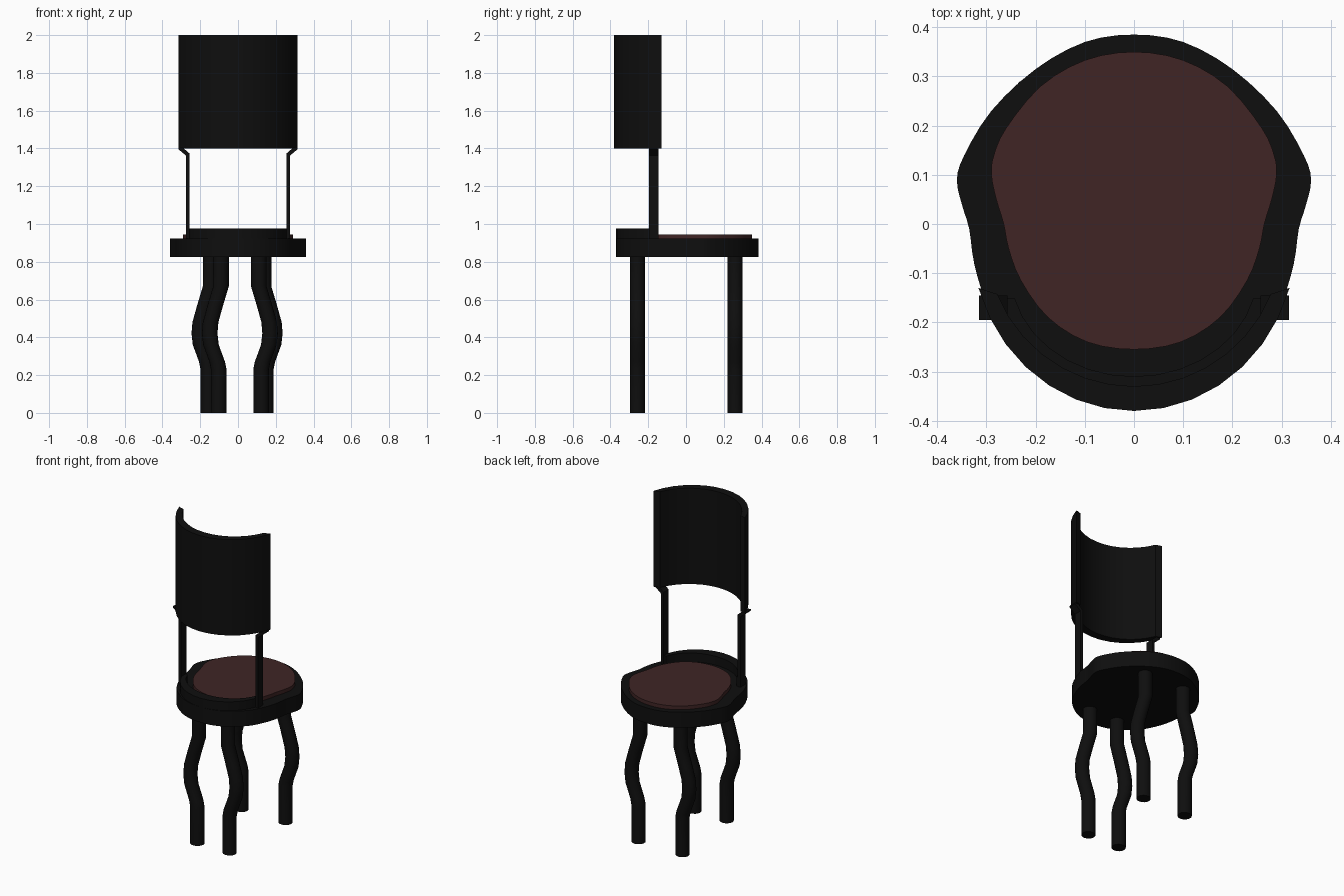
import bpy, bmesh, math
from mathutils import Vector

cube = bpy.data.objects.get("Cube")
if cube:
    bpy.data.objects.remove(cube, do_unlink=True)


def material(name, colour):
    m = bpy.data.materials.new(name)
    m.use_nodes = True
    m.diffuse_color = colour
    m.node_tree.nodes["Principled BSDF"].inputs["Base Color"].default_value = colour
    return m


BLACK = material("black lacquer", (0.0045, 0.0045, 0.0045, 1))
MAROON = material("dark maroon fabric", (0.05, 0.018, 0.018, 1))


def finish(bm, name, mat, smooth=True):
    bmesh.ops.recalc_face_normals(bm, faces=bm.faces)
    mesh = bpy.data.meshes.new(name)
    bm.to_mesh(mesh)
    bm.free()
    mesh.materials.append(mat)
    obj = bpy.data.objects.new(name, mesh)
    bpy.context.collection.objects.link(obj)
    if smooth:
        bpy.ops.object.select_all(action='DESELECT')
        obj.select_set(True)
        bpy.context.view_layer.objects.active = obj
        bpy.ops.object.shade_smooth_by_angle(angle=math.radians(35))
    return obj


def prism(name, points, offset, mat, smooth=True):
    """Extrude a closed outline of 3D points along offset."""
    bm = bmesh.new()
    face = bm.faces.new([bm.verts.new(p) for p in points])
    new = bmesh.ops.extrude_face_region(bm, geom=[face], use_keep_orig=True)["geom"]
    bmesh.ops.translate(bm, vec=offset,
                        verts=[v for v in new if isinstance(v, bmesh.types.BMVert)])
    return finish(bm, name, mat, smooth)


def smooth_outline(half, z, steps=3):
    """Mirror a half outline in x and round it with a spline."""
    pts = [Vector((x, y, z)) for x, y in half]
    pts += [Vector((-p.x, p.y, z)) for p in pts[-2:0:-1]]
    n, out = len(pts), []
    for i in range(n):
        a, b, c, d = (pts[(i + k) % n] for k in (-1, 0, 1, 2))
        for s in range(steps):
            t = s / steps
            out.append(0.5 * (2 * b + (c - a) * t + (2 * a - 5 * b + 4 * c - d) * t ** 2
                              + (3 * b - 3 * c + d - a) * t ** 3))
    return out


def arc(cy, a, b, start, z, segments=14):
    span = [math.radians(start + (180 - 2 * start) * i / segments)
            for i in range(segments + 1)]
    return [Vector((a * math.cos(t), cy - b * math.sin(t), z)) for t in span]


def curved_band(name, outer, inner, z0, z1):
    """Upright crescent between two elliptical arcs."""
    bm = bmesh.new()
    rows = [[bm.verts.new(p) for p in arc(*spec, z)]
            for spec, z in ((outer, z0), (outer, z1), (inner, z1), (inner, z0))]
    for k in range(4):
        r, s = rows[k], rows[(k + 1) % 4]
        for i in range(len(r) - 1):
            bm.faces.new((r[i], r[i + 1], s[i + 1], s[i]))
    for end in (0, -1):
        bm.faces.new([r[end] for r in rows])
    return finish(bm, name, BLACK)


# Seat and cushion
seat_half = [(0, .385), (.1, .37), (.2, .315), (.29, .23), (.345, .14), (.36, .09),
             (.35, .04), (.335, -.01), (.325, -.08), (.3, -.16), (.25, -.25),
             (.17, -.32), (.09, -.358), (0, -.37)]
cushion_half = [(0, .35), (.1, .333), (.19, .28), (.26, .195), (.285, .14), (.29, .1),
                (.28, .05), (.265, 0), (.255, -.05), (.23, -.115), (.175, -.19),
                (.095, -.24), (0, -.255)]
prism("seat", smooth_outline(seat_half, .825), (0, 0, .097), BLACK)
prism("seat_cushion", smooth_outline(cushion_half, .915), (0, 0, .03), MAROON)

# Low rim behind the cushion and the tall curved backrest
curved_band("seat_rim", (-.1, .273, .27, 11), (-.1, .25, .21, 14), .91, .977)
curved_band("backrest_panel", (-.03, .33, .35, 16.6), (-.03, .3, .3, 22), 1.4, 2)

# Thin flat struts that kink outwards under the backrest
strut = [(.257, .9), (.275, .9), (.275, 1.362), (.315, 1.395), (.315, 1.402),
         (.29, 1.402), (.257, 1.374)]
for side, sx in (("left", 1), ("right", -1)):
    prism("backrest_strut_" + side, [(sx * x, -.195, z) for x, z in strut],
          (0, .05, 0), BLACK, False)

# Wavy round legs: outward offset and height along the path
leg_path = [(0, .83), (0, .67), (.03, .57), (.055, .48), (.06, .42), (.053, .36),
            (.02, .27), (.012, .23), (.012, 0)]


def leg(name, x, y, radius=.04, sides=16):
    bm = bmesh.new()
    sx = 1 if x > 0 else -1
    rings = []
    for off, z in leg_path:
        ring = []
        for i in range(sides):
            t = math.tau * i / sides
            ring.append(bm.verts.new((x + sx * off + radius * 1.03 * math.cos(t),
                                      y + radius * math.sin(t), z)))
        rings.append(ring)
    for r, s in zip(rings, rings[1:]):
        for i in range(sides):
            j = (i + 1) % sides
            bm.faces.new((r[i], r[j], s[j], s[i]))
    bm.faces.new(rings[0])
    bm.faces.new(rings[-1])
    finish(bm, name, BLACK)


for name, x, y in (("front_left_leg", .11, -.257), ("front_right_leg", -.09, -.257),
                   ("back_left_leg", .135, .26), ("back_right_leg", -.145, .26)):
    leg(name, x, y)
